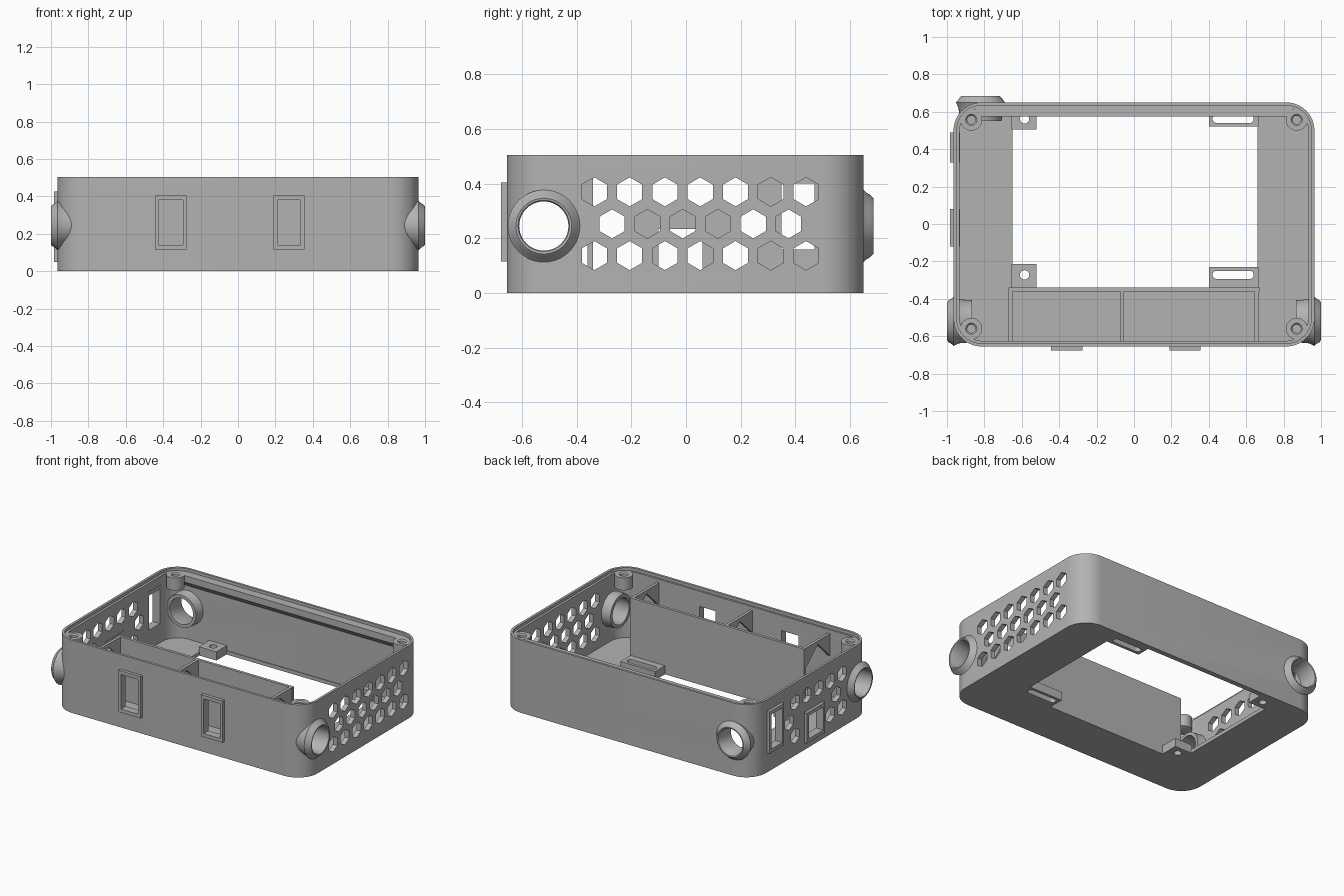
import bpy, bmesh, math
from mathutils import Vector, Matrix

cube = bpy.data.objects.get("Cube")
if cube:
    bpy.data.objects.remove(cube, do_unlink=True)

grey = bpy.data.materials.new("plain grey plastic")
grey.use_nodes = True
grey.diffuse_color = (0.45, 0.45, 0.45, 1)
grey.node_tree.nodes["Principled BSDF"].inputs["Base Color"].default_value = (0.45, 0.45, 0.45, 1)


def finish(name, bm):
    bmesh.ops.recalc_face_normals(bm, faces=bm.faces)
    mesh = bpy.data.meshes.new(name)
    bm.to_mesh(mesh)
    bm.free()
    mesh.materials.append(grey)
    ob = bpy.data.objects.new(name, mesh)
    bpy.context.collection.objects.link(ob)
    return ob


def prism(name, outlines, axis, a, b):
    """Extrude 2D outlines along an axis from a to b."""
    place = {"x": lambda u, v, w: (w, u, v),
             "y": lambda u, v, w: (u, w, v),
             "z": lambda u, v, w: (u, v, w)}[axis]
    bm = bmesh.new()
    for pts in outlines:
        low = [bm.verts.new(place(u, v, a)) for u, v in pts]
        high = [bm.verts.new(place(u, v, b)) for u, v in pts]
        bm.faces.new(low)
        bm.faces.new(high[::-1])
        for i in range(len(pts)):
            j = (i + 1) % len(pts)
            bm.faces.new((low[i], high[i], high[j], low[j]))
    return finish(name, bm)


def rect(u0, u1, v0, v1):
    return [(u0, v0), (u1, v0), (u1, v1), (u0, v1)]


def round_rect(u0, u1, v0, v1, r, n=10):
    pts = []
    corners = [(u1 - r, v1 - r), (u0 + r, v1 - r), (u0 + r, v0 + r), (u1 - r, v0 + r)]
    for k, (cu, cv) in enumerate(corners):
        for i in range(n + 1):
            t = math.pi / 2 * (k + i / n)
            pts.append((cu + r * math.cos(t), cv + r * math.sin(t)))
    return pts


def ring(u, v, r, n=32, turn=0.0):
    return [(u + r * math.cos(turn + math.tau * i / n),
             v + r * math.sin(turn + math.tau * i / n)) for i in range(n)]


def lathe(name, profile, matrix, n=40):
    """Spin a closed (radius, height) profile about z, then place it."""
    bm = bmesh.new()
    verts = [bm.verts.new((r, 0, h)) for r, h in profile]
    edges = [bm.edges.new((verts[i], verts[(i + 1) % len(verts)])) for i in range(len(verts))]
    bmesh.ops.spin(bm, geom=verts + edges, cent=(0, 0, 0), axis=(0, 0, 1),
                   angle=math.tau, steps=n, use_duplicate=False)
    bmesh.ops.remove_doubles(bm, verts=bm.verts, dist=0.0005)
    bm.transform(matrix)
    return finish(name, bm)


def cut(target, cutters):
    """Subtract the cutters, bake the result and drop the cutters."""
    for c in cutters:
        c.hide_render = True
        m = target.modifiers.new("cut", "BOOLEAN")
        m.operation, m.solver, m.object = "DIFFERENCE", "EXACT", c
    graph = bpy.context.evaluated_depsgraph_get()
    baked = bpy.data.meshes.new_from_object(target.evaluated_get(graph))
    target.modifiers.clear()
    target.data = baked
    for c in cutters:
        bpy.data.objects.remove(c, do_unlink=True)


# Honeycomb layout: (y, z) of every vent on a side wall
vents = [(-0.335 + 0.129 * i, z) for z in (0.37, 0.137) for i in range(7)]
vents += [(-0.27 + 0.129 * i, 0.253) for i in range(6)]

# Socket frames: name, axis, depth range, outline
frames = [("front_frame_right", "y", -0.677, -0.625, (-0.445, -0.275, 0.115, 0.405)),
          ("front_frame_left", "y", -0.677, -0.625, (0.19, 0.355, 0.115, 0.405)),
          ("side_frame_tall", "x", -0.985, -0.93, (0.33, 0.49, 0.135, 0.425)),
          ("side_frame_square", "x", -0.985, -0.93, (-0.12, 0.08, 0.05, 0.26))]


def vent_is_free(y, z):
    """True where a vent stays clear of the side frames."""
    return not any(f[4][0] - 0.045 < y < f[4][1] + 0.045 and f[4][2] - 0.05 < z < f[4][3] + 0.05
                   for f in frames if f[1] == "x")


def hexes(spots):
    return [ring(y, z, 0.053, 6, math.pi / 6) for y, z in spots]


def frame_hole(f, grow=0.1):
    u0, u1, v0, v1 = f[4]
    return prism("hole", [rect(u0 + 0.02, u1 - 0.02, v0 + 0.025, v1 - 0.025)],
                 f[1], f[2] - grow, f[3] + grow)


# Tray body with lid recess, floor opening, vents and holes
body = prism("case_body", [round_rect(-0.965, 0.965, -0.655, 0.65, 0.15)], "z", 0, 0.505)
port_y, port_z, back_port_x = -0.52, 0.245, -0.82
cut(body, [
    prism("cavity", [round_rect(-0.932, 0.932, -0.625, 0.62, 0.118)], "z", 0.025, 0.7),
    prism("recess", [round_rect(-0.948, 0.948, -0.638, 0.634, 0.133)], "z", 0.485, 0.72),
    prism("opening", [rect(-0.65, 0.66, -0.34, 0.615)], "z", -0.1, 0.2),
    prism("vents_left", hexes(vents), "x", 0.88, 1.1),
    prism("vents_right", hexes([v for v in vents if vent_is_free(*v)]), "x", -1.1, -0.88),
    prism("port_left", [ring(port_y, port_z, 0.1)], "x", 0.8, 1.1),
    prism("port_right", [ring(port_y, port_z, 0.1)], "x", -1.1, -0.8),
    prism("port_back", [ring(back_port_x, port_z, 0.1)], "y", 0.5, 0.8),
] + [frame_hole(f) for f in frames])

for f in frames:
    name, axis, a, b, box = f
    ob = prism(name, [rect(*box)], axis, a, b)
    cut(ob, [frame_hole(f)])

# Cable port collars
collar = [(0.112, -0.1), (0.118, -0.03), (0.132, 0), (0.122, 0.01), (0.112, 0.026),
          (0.102, 0.035), (0.094, 0.033), (0.09, 0.026), (0.09, -0.1)]
for name, spot, out in (("cable_port_left", (0.965, port_y, port_z), (1, 0, 0)),
                        ("cable_port_right", (-0.965, port_y, port_z), (-1, 0, 0)),
                        ("cable_port_back", (back_port_x, 0.65, port_z), (0, 1, 0))):
    turn = Vector(out).to_track_quat("Z", "Y").to_matrix().to_4x4()
    lathe(name, collar, Matrix.Translation(spot) @ turn)

# Screw posts hanging in the corners
post = [(0, 0.41), (0.022, 0.41), (0.022, 0.478), (0.03, 0.486), (0.058, 0.486),
        (0.058, 0.4), (0, 0.376)]
for sx, side in ((1, "left"), (-1, "right")):
    for y, end in ((-0.56, "front"), (0.557, "back")):
        lathe(f"screw_post_{end}_{side}", post, Matrix.Translation((sx * 0.87, y, 0)), 28)

# Compartment wall and its peaked ribs
prism("compartment_wall", [rect(-0.67, 0.67, -0.36, -0.34)], "z", 0, 0.46)
rib = [(-0.35, 0.46), (-0.63, 0.46), (-0.63, 0.3), (-0.49, 0.437), (-0.355, 0.32)]
for i, x in enumerate((-0.66, -0.063, 0.655)):
    prism(f"rib_{i + 1}", [rib], "x", x - 0.01, x + 0.01)

# Overhanging lip along the back wall
prism("back_lip", [[(0.635, 0.485), (0.575, 0.485), (0.575, 0.44), (0.635, 0.38)]], "x", -0.85, 0.85)

# Mounting tabs with round holes on one side, slots on the other
for end, y0, y1, hole_y in (("front", -0.345, -0.215, -0.272), ("back", 0.505, 0.625, 0.562)):
    tab = prism(f"tab_round_{end}", [rect(-0.655, -0.52, y0, y1)], "z", 0.0, 0.06)
    cut(tab, [prism("hole", [ring(-0.585, hole_y, 0.025, 24)], "z", -0.1, 0.2)])
    tab = prism(f"tab_slot_{end}", [rect(0.4, 0.665, y0 + 0.015, y1)] if end == "back" else
                [rect(0.4, 0.665, y0, y1 - 0.015)], "z", 0.0, 0.06)
    cut(tab, [prism("slot", [round_rect(0.42, 0.64, hole_y - 0.022, hole_y + 0.022, 0.0215, 6)],
                    "z", -0.1, 0.2)])

# Smooth the curved parts, keep edges sharp
for ob in bpy.context.view_layer.objects:
    ob.select_set(ob.type == "MESH")
bpy.context.view_layer.objects.active = body
bpy.ops.object.shade_smooth_by_angle(angle=math.radians(30))
